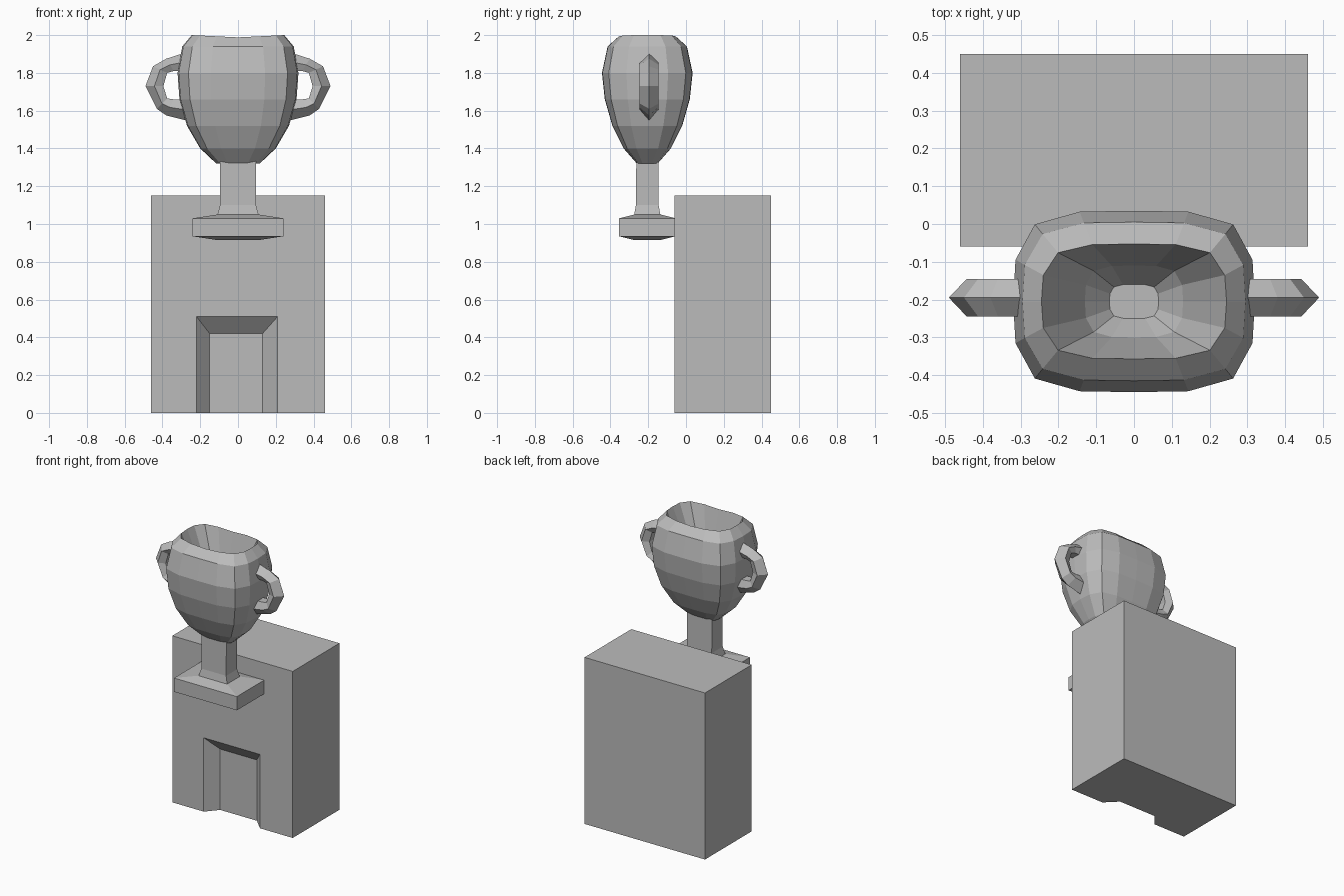
import bpy
import bmesh
from math import copysign

cube = bpy.data.objects.get("Cube")
if cube:
    bpy.data.objects.remove(cube, do_unlink=True)

stone = bpy.data.materials.new("plain grey")
stone.use_nodes = True
GREY = (0.5, 0.5, 0.5, 1)
stone.diffuse_color = GREY
bsdf = next(n for n in stone.node_tree.nodes if n.type == "BSDF_PRINCIPLED")
bsdf.inputs["Base Color"].default_value = GREY
bsdf.inputs["Roughness"].default_value = 0.8

CY = -0.205   # depth position of the trophy axis


def loft(name, rings, closed=True, extra=None):
    """Skin a list of equal-length rings, cap both ends, flat shaded."""
    bm = bmesh.new()
    rows = [[bm.verts.new(p) for p in ring] for ring in rings]
    n = len(rows[0])
    for a, b in zip(rows, rows[1:]):
        for i in range(n if closed else n - 1):
            j = (i + 1) % n
            bm.faces.new((a[i], a[j], b[j], b[i]))
    bm.faces.new(rows[0])
    bm.faces.new(rows[-1])
    if extra:
        bm.faces.new(extra(rows))
    bmesh.ops.recalc_face_normals(bm, faces=bm.faces)
    mesh = bpy.data.meshes.new(name)
    bm.to_mesh(mesh)
    bm.free()
    mesh.materials.append(stone)
    obj = bpy.data.objects.new(name, mesh)
    bpy.context.collection.objects.link(obj)
    return obj


# Pedestal block: nested arch outlines form the sides, front and recess
def arch(x0, x1, y, z):
    return [(x0, y, 0), (x0, y, z), (x1, y, z), (x1, y, 0)]


loft("pedestal_block",
     [arch(-0.46, 0.46, 0.45, 1.15), arch(-0.46, 0.46, -0.06, 1.15),
      arch(-0.22, 0.21, -0.06, 0.51), arch(-0.15, 0.13, 0.02, 0.42)],
     closed=False,
     extra=lambda r: [row[0] for row in r] + [row[3] for row in reversed(r)])


# Trophy foot and stem: stacked rectangles
def rectangle(hx, hy, z):
    return [(sx * hx, CY + sy * hy, z)
            for sx, sy in ((-1, -1), (1, -1), (1, 1), (-1, 1))]


loft("trophy_foot", [rectangle(*r) for r in (
    (0.11, 0.07, 0.915), (0.24, 0.15, 0.935),
    (0.24, 0.15, 1.03), (0.11, 0.07, 1.05))])
loft("trophy_stem", [rectangle(*r) for r in (
    (0.11, 0.07, 1.045), (0.095, 0.06, 1.10), (0.095, 0.058, 1.34))])

# Cup: one rounded-rectangle section scaled up the outside and down the inside
QUARTER = [(1, 0), (0.98, 0.46), (0.82, 0.85), (0.45, 0.99)]
SECTION = (QUARTER + [(0, 1)] + [(-x, y) for x, y in reversed(QUARTER)]
           + [(-x, -y) for x, y in QUARTER[1:]] + [(0, -1)]
           + [(x, -y) for x, y in reversed(QUARTER[1:])])


def cup_ring(hx, hy, z, dip=0):
    return [(x * hx, CY + y * hy, z - dip * (1 - abs(x))) for x, y in SECTION]


loft("trophy_cup", [cup_ring(*r) for r in (
    (0.115, 0.055, 1.32), (0.20, 0.125, 1.40), (0.27, 0.185, 1.52),
    (0.31, 0.225, 1.66), (0.32, 0.24, 1.80), (0.295, 0.21, 1.94),
    (0.245, 0.152, 2.0, 0.012), (0.13, 0.095, 1.74), (0.065, 0.045, 1.66))])

# Handles: outer and inner outlines (x, z), widest halfway between them
OUTER = [(0.27, 1.91), (0.38, 1.875), (0.45, 1.835), (0.49, 1.73),
         (0.43, 1.61), (0.38, 1.575), (0.26, 1.545)]
INNER = [(0.28, 1.81), (0.34, 1.81), (0.375, 1.80), (0.395, 1.73),
         (0.375, 1.665), (0.34, 1.66), (0.27, 1.66)]


def handle_ring(side, outer, inner):
    ring = []
    for t, w in ((0, 0), (0.5, 0.05), (1, 0.03), (1, -0.03), (0.5, -0.05)):
        x, z = (o + (i - o) * t for o, i in zip(outer, inner))
        ring.append((copysign(x, side), -0.195 + w, z))
    return ring


for label, side in (("left", 1), ("right", -1)):
    loft(label + "_handle",
         [handle_ring(side, o, i) for o, i in zip(OUTER, INNER)])
